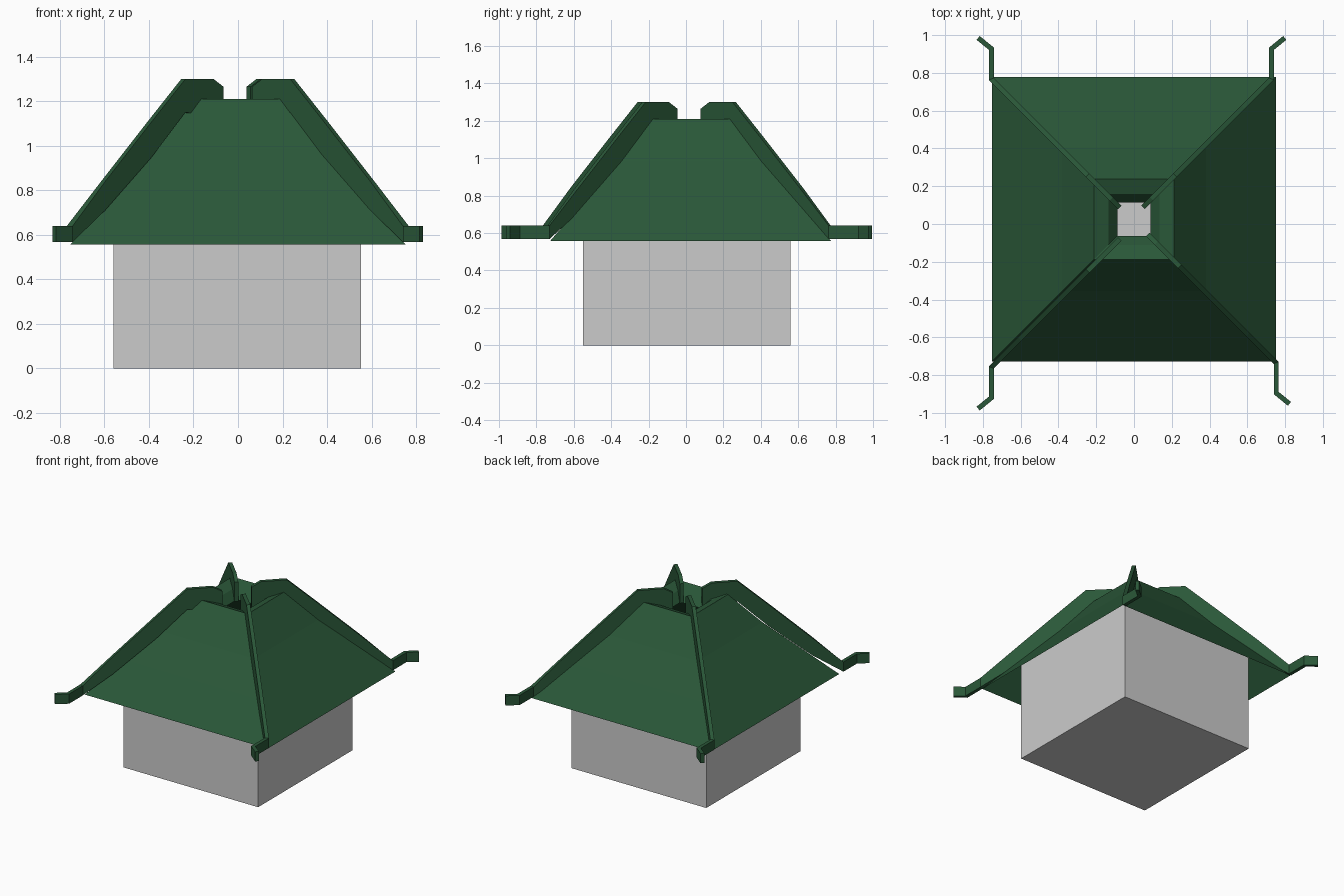
import bpy
from mathutils import Vector

if "Cube" in bpy.data.objects:
    bpy.data.objects.remove(bpy.data.objects["Cube"])

green = bpy.data.materials.new("dark_green")
green.diffuse_color = (0.023, 0.097, 0.04, 1)
green.use_nodes = True
green.node_tree.nodes["Principled BSDF"].inputs["Base Color"].default_value = green.diffuse_color


def make(name, verts, faces, mat=None):
    me = bpy.data.meshes.new(name)
    me.from_pydata(verts, [], faces)
    me.validate()
    ob = bpy.data.objects.new(name, me)
    bpy.context.collection.objects.link(ob)
    if mat:
        me.materials.append(mat)
    return ob


# grey body block, reaching up inside the roof
bpy.ops.mesh.primitive_cube_add(size=1, location=(-0.004, 0.005, 0.37))
body = bpy.context.object
body.name = "body"
body.scale = (1.11, 1.11, 0.74)

# open roof shell: square rings (half width, height), folding inward at the top
cx, cy = 0.0, 0.025
profile = [(0.752, 0.557), (0.55, 0.79), (0.38, 0.985), (0.213, 1.21),
           (0.135, 1.18), (0.088, 1.12)]
verts = [(cx + sx * h, cy + sy * h, z) for h, z in profile
         for sx, sy in ((-1, -1), (1, -1), (1, 1), (-1, 1))]
faces = [(4 * i + j, 4 * i + (j + 1) % 4, 4 * i + 4 + (j + 1) % 4, 4 * i + 4 + j)
         for i in range(len(profile) - 1) for j in range(4)]
make("roof", verts, faces, green)

# hip ridges with bent corner tips: (x, y, bottom z, top z)
path = [(0.07, 0.07, 1.12, 1.265), (0.115, 0.115, 1.13, 1.30),
        (0.24, 0.24, 1.15, 1.30), (0.39, 0.39, 0.95, 1.11),
        (0.60, 0.60, 0.71, 0.84), (0.75, 0.75, 0.568, 0.64),
        (0.75, 0.91, 0.568, 0.64), (0.82, 0.967, 0.568, 0.64)]


def ridge(name, sx, sy, ox, oy, half=0.013):
    pts = [Vector(p[:2]) for p in path]
    verts = []
    for i, p in enumerate(pts):
        a = (pts[i] - pts[i - 1]).normalized() if i else (pts[1] - pts[0]).normalized()
        b = (pts[i + 1] - pts[i]).normalized() if i < len(pts) - 1 else a
        t = (a + b).normalized()
        n = Vector((-t.y, t.x)) * half / max(t.dot(a), 0.5)
        zb, zt = path[i][2:]
        for q, z in ((p - n, zb), (p + n, zb), (p + n, zt), (p - n, zt)):
            verts.append((sx * q.x + ox, sy * q.y + oy, z))
    faces = [(4 * i + j, 4 * i + 4 + j, 4 * i + 4 + (j + 1) % 4, 4 * i + (j + 1) % 4)
             for i in range(len(pts) - 1) for j in range(4)]
    last = 4 * (len(pts) - 1)
    faces += [(0, 1, 2, 3), (last + 3, last + 2, last + 1, last)]
    if sx * sy > 0:
        faces = [f[::-1] for f in faces]
    make(name, verts, faces, green)


ridge("ridge_back_right", 1, 1, -0.022, 0.018)
ridge("ridge_back_left", -1, 1, -0.005, 0.018)
ridge("ridge_front_left", -1, -1, -0.005, -0.01)
ridge("ridge_front_right", 1, -1, 0.003, 0.015)
